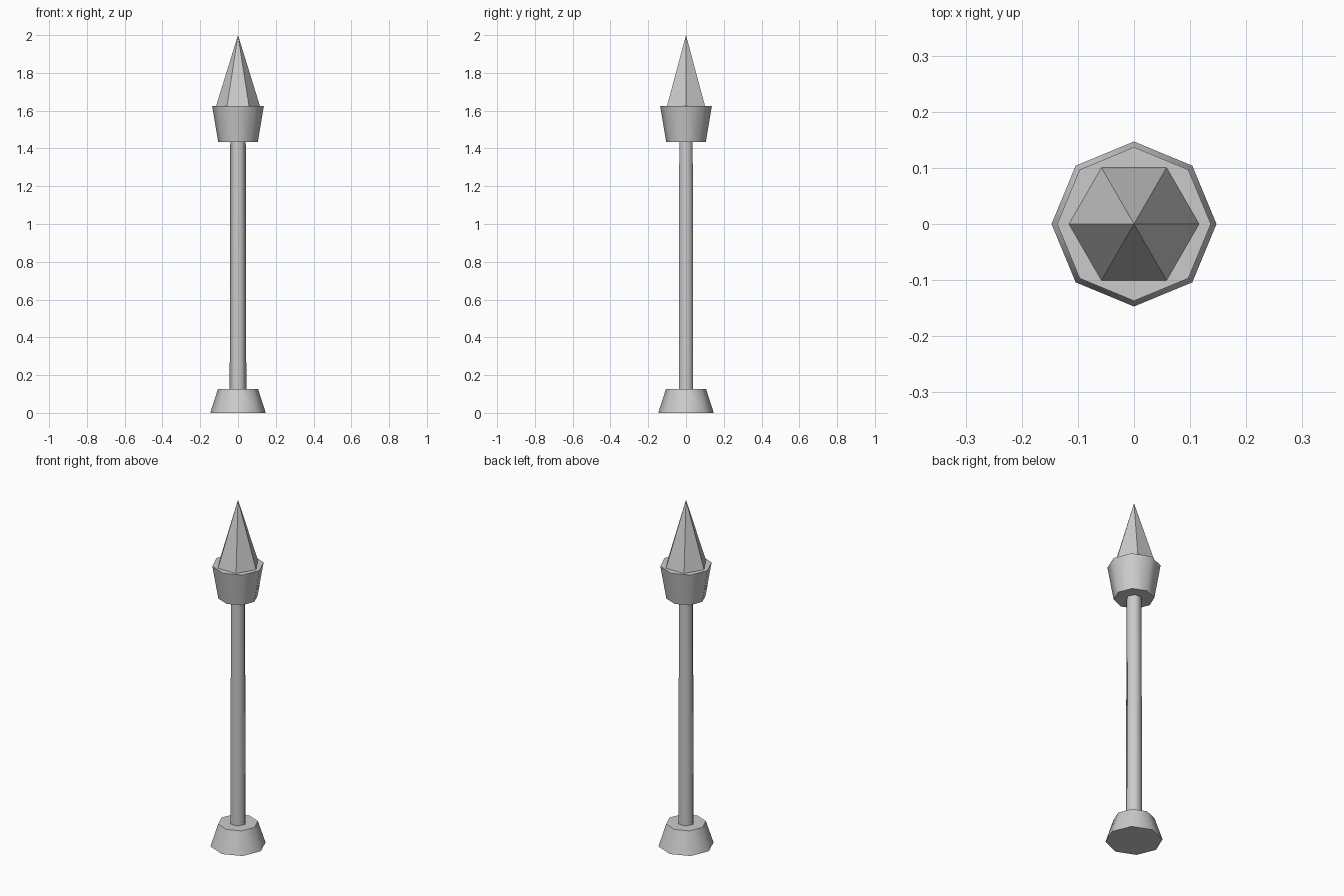
import bpy
import math

if "Cube" in bpy.data.objects:
    bpy.data.objects.remove(bpy.data.objects["Cube"])


def tapered(name, sides, r_bottom, r_top, z0, z1, smooth=True):
    """Capped prism / cone with a corner on the +x axis."""
    # the primitive's first corner lies on +y, so octagons match as is; hexagons turn by 90 degrees
    bpy.ops.mesh.primitive_cone_add(
        vertices=sides, radius1=r_bottom, radius2=r_top, depth=z1 - z0,
        location=(0, 0, (z0 + z1) / 2), rotation=(0, 0, math.pi / 2))
    ob = bpy.context.object
    ob.name = name
    bpy.ops.object.transform_apply(location=True, rotation=True, scale=True)
    if smooth:
        bpy.ops.object.shade_smooth_by_angle(angle=math.radians(65))
    return ob


# Flared octagonal foot
tapered("base", 8, 0.147, 0.106, 0.0, 0.127)
# Slim hexagonal post, slightly tapered
tapered("shaft", 6, 0.044, 0.041, 0.127, 1.435)
# Octagonal cup widening upwards
tapered("cup", 8, 0.105, 0.137, 1.435, 1.625)
# Six-sided faceted spike
tapered("tip", 6, 0.116, 0.0, 1.625, 2.0, smooth=False)
